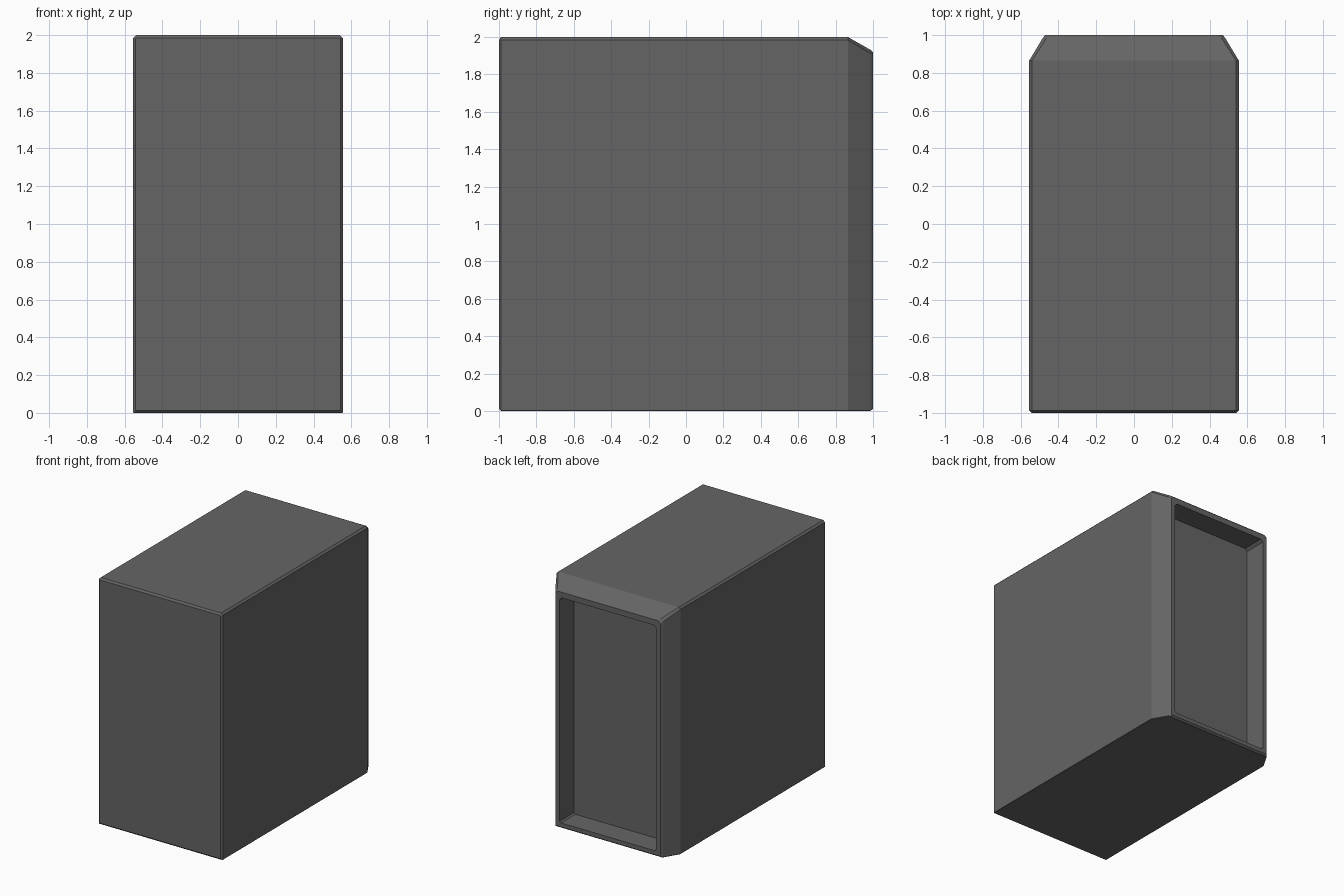
import bpy, bmesh

if "Cube" in bpy.data.objects:
    bpy.data.objects.remove(bpy.data.objects["Cube"])

# Single dark grey material
grey = bpy.data.materials.new("dark grey")
grey.diffuse_color = (0.13, 0.13, 0.13, 1)
grey.use_nodes = True
grey.node_tree.nodes["Principled BSDF"].inputs["Base Color"].default_value = grey.diffuse_color


def section(bm, y, half, z0, z1, top_cut, low_cut):
    """Upright rectangle with clipped corners at depth y."""
    a, b = top_cut, low_cut
    pts = [(half - b, z0), (half, z0 + b), (half, z1 - a), (half - a, z1),
           (-half + a, z1), (-half, z1 - a), (-half, z0 + b), (-half + b, z0)]
    return [bm.verts.new((x, y, z)) for x, z in pts]


# Casing: front bevel, straight body, tapered back, rim, then recessed panel
rings = [
    (-1.0, 0.543, 0.012, 1.985, 0.004, 0.003),
    (-0.988, 0.555, 0.0, 2.0, 0.015, 0.003),
    (0.865, 0.555, 0.0, 2.0, 0.015, 0.003),
    (0.985, 0.483, 0.0, 1.932, 0.02, 0.004),
    (1.0, 0.47, 0.012, 1.918, 0.02, 0.004),
    (1.0, 0.433, 0.045, 1.872, 0.02, 0.012),
    (0.815, 0.433, 0.045, 1.872, 0.02, 0.012),
]
bm = bmesh.new()
loops = [section(bm, *r) for r in rings]
for p, q in zip(loops, loops[1:]):
    for i in range(8):
        j = (i + 1) % 8
        bm.faces.new((p[i], p[j], q[j], q[i]))
bm.faces.new(loops[0])
bm.faces.new(loops[-1])
bmesh.ops.recalc_face_normals(bm, faces=bm.faces)

mesh = bpy.data.meshes.new("casing")
bm.to_mesh(mesh)
bm.free()
mesh.materials.append(grey)
casing = bpy.data.objects.new("casing", mesh)
bpy.context.collection.objects.link(casing)
